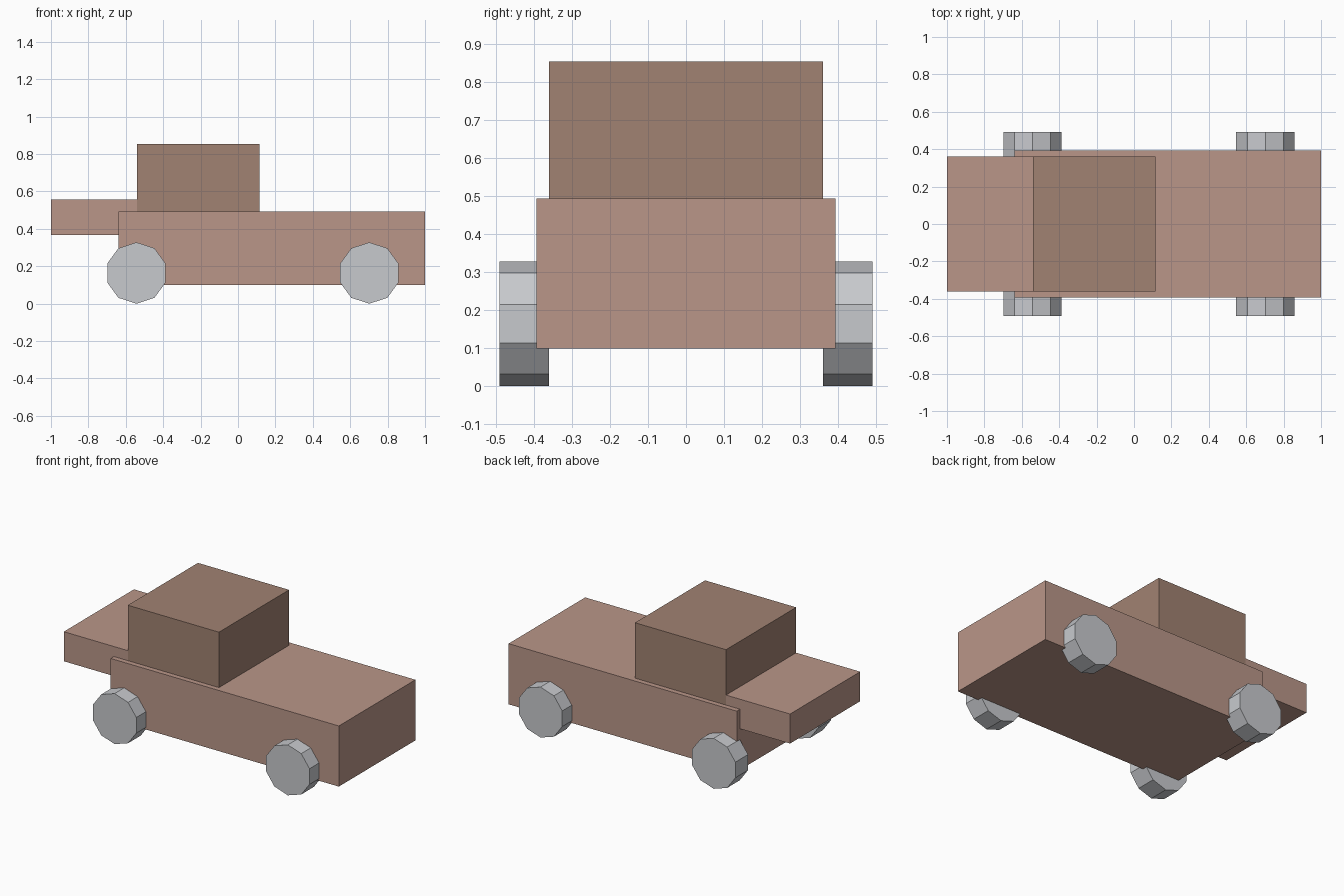
import bpy
import math

if "Cube" in bpy.data.objects:
    bpy.data.objects.remove(bpy.data.objects["Cube"])


def material(name, color):
    mat = bpy.data.materials.new(name)
    mat.diffuse_color = (*color, 1)
    mat.use_nodes = True
    mat.node_tree.nodes["Principled BSDF"].inputs["Base Color"].default_value = mat.diffuse_color
    return mat


def box(name, x0, x1, half_width, z0, z1, mat):
    bpy.ops.mesh.primitive_cube_add(size=1, location=((x0 + x1) / 2, 0, (z0 + z1) / 2))
    obj = bpy.context.object
    obj.name = name
    obj.scale = (x1 - x0, 2 * half_width, z1 - z0)
    bpy.ops.object.transform_apply(location=False, rotation=False, scale=True)
    obj.data.materials.append(mat)


def wheel(name, x, y, mat):
    # ten-sided disc with a vertex pointing straight up
    bpy.ops.mesh.primitive_cylinder_add(
        vertices=10, radius=0.164, depth=0.13,
        location=(x, y, 0.164), rotation=(math.pi / 2, 0, 0))
    bpy.context.object.name = name
    bpy.context.object.data.materials.append(mat)


light_brown = material("light_brown", (0.49, 0.307, 0.25))
dark_brown = material("dark_brown", (0.355, 0.223, 0.168))
cool_grey = material("cool_grey", (0.575, 0.589, 0.615))

# Main body, overhanging end deck and cabin
box("lower_body", -0.64, 1.0, 0.393, 0.099, 0.493, light_brown)
box("end_deck", -1.0, -0.54, 0.36, 0.366, 0.558, light_brown)
box("cabin", -0.54, 0.115, 0.36, 0.493, 0.853, dark_brown)

# Four wheels
for end, x in (("left", -0.543), ("right", 0.702)):
    for side, y in (("front", -0.426), ("back", 0.426)):
        wheel(f"{side}_{end}_wheel", x, y, cool_grey)
